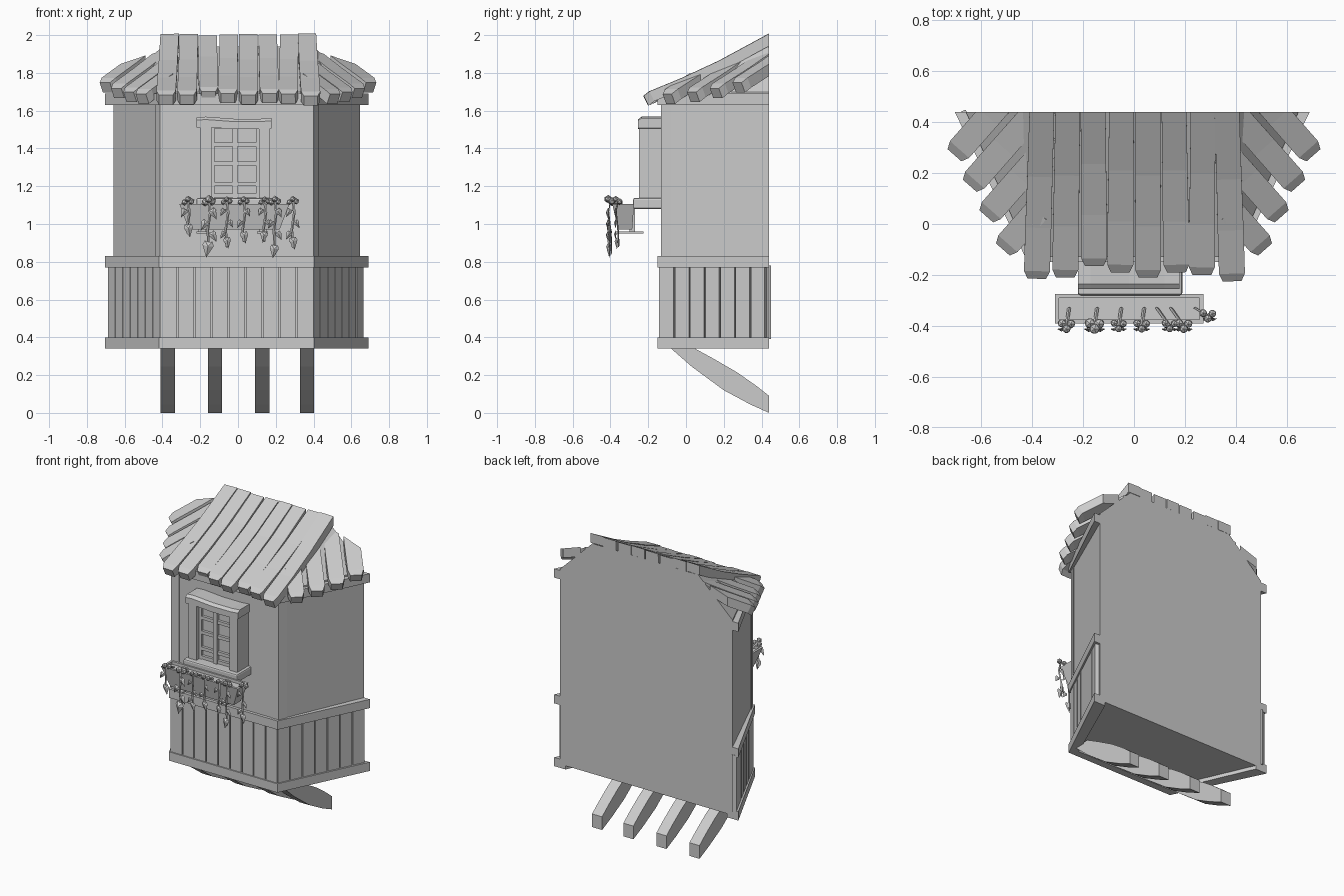
import bpy, bmesh, math
from mathutils import Vector

if "Cube" in bpy.data.objects:
    bpy.data.objects.remove(bpy.data.objects["Cube"])

grey = bpy.data.materials.new("plain_grey")
grey.use_nodes = True
COLOUR = (0.6, 0.6, 0.6, 1)
grey.diffuse_color = COLOUR
grey.node_tree.nodes["Principled BSDF"].inputs["Base Color"].default_value = COLOUR

BACK = 0.44
CX = -0.007


def finish(name, bm):
    bmesh.ops.recalc_face_normals(bm, faces=bm.faces)
    me = bpy.data.meshes.new(name)
    bm.to_mesh(me)
    bm.free()
    me.materials.append(grey)
    ob = bpy.data.objects.new(name, me)
    bpy.context.collection.objects.link(ob)
    return ob


def loft(bm, rings):
    """Skin a list of equal point rings and cap both ends."""
    vs = [[bm.verts.new(p) for p in r] for r in rings]
    n = len(vs[0])
    for a, b in zip(vs, vs[1:]):
        for i in range(n):
            bm.faces.new((a[i], a[(i + 1) % n], b[(i + 1) % n], b[i]))
    bm.faces.new(vs[0])
    bm.faces.new(vs[-1])


def prism(name, pts, z0, z1):
    bm = bmesh.new()
    loft(bm, [[(x, y, z) for x, y in pts] for z in (z0, z1)])
    return finish(name, bm)


def box(name, x0, x1, y0, y1, z0, z1, bevel=0):
    ob = prism(name, [(x0, y0), (x1, y0), (x1, y1), (x0, y1)], z0, z1)
    if bevel:
        m = ob.modifiers.new("bevel", "BEVEL")
        m.width, m.segments = bevel, 2
    return ob


def bay(front, wide, y):
    """Plan of the three sided bay, open line from back left to back right."""
    return [(CX - wide, BACK), (CX - front, y), (CX + front, y), (CX + wide, BACK)]


# walls
wall = bay(0.403, 0.653, -0.13)
prism("wall_core", wall, 0.365, 1.69)

# trim bands wrapping the bay
for name, z0, z1 in (("base_band", 0.34, 0.40), ("middle_band", 0.77, 0.83), ("eaves_band", 1.63, 1.69)):
    prism(name, bay(0.41, 0.697, -0.15) + bay(0.37, 0.61, -0.10)[::-1], z0, z1)

# corner posts, slightly proud of the wall
for s in (-1, 1):
    pts = [(0.345, -0.133), (0.407, -0.133), (0.432, -0.08), (0.40, -0.08), (0.345, -0.11)]
    prism("corner_post", [(CX + s * x, y) for x, y in pts], 0.83, 1.63)


# lower boarding
def boards(a, b, count, gap=0.008, depth=0.03):
    a, b = Vector(a), Vector(b)
    d = (b - a).normalized()
    inward = Vector((-d.y, d.x)) * depth
    step = (b - a).length / count
    for i in range(count):
        p, q = a + d * (i * step + gap / 2), a + d * ((i + 1) * step - gap / 2)
        prism("lower_board", [p, q, q + inward, p + inward], 0.39, 0.78)


line = bay(0.405, 0.683, -0.142)
boards(line[0], line[1], 7)
boards(line[1], line[2], 9)
boards(line[2], Vector(line[3]) - Vector((0.01, 0.02)), 7)

# curved braces below
for x in (-0.372, -0.122, 0.128, 0.365):
    prof = [(-0.09, 0.35, 0.03, 0.35), (0.03, 0.245, 0.14, 0.29),
            (0.2, 0.12, 0.27, 0.215), (0.34, 0.045, 0.37, 0.145), (BACK, 0.0, BACK, 0.09)]
    bm = bmesh.new()
    w = 0.038
    loft(bm, [[(x - w, a, b), (x + w, a, b), (x + w, c, d), (x - w, c, d)] for a, b, c, d in prof])
    finish("brace", bm)

# solid roof body under the planks
bm = bmesh.new()
pts = [(x, y, z) for z in (1.68, 1.70) for x, y in wall]
pts += [(x, BACK, 1.94) for x in (-0.4, 0.4)]
for p in pts:
    bm.verts.new(p)
bmesh.ops.convex_hull(bm, input=bm.verts)
finish("roof_body", bm)


# roof planks, cut flush with the back
def plank(tip, direction, z, length, width, slope, curve):
    tip, d = Vector(tip), Vector(direction).normalized()
    side = Vector((-d.y, d.x))
    rings = []
    for s, k in ((0, 0.72), (0.03, 1), (0.2, 1), (0.4, 0.97), (length, 0.95)):
        c = tip + d * s
        top = z + slope * s + curve * s * s
        if s == 0:
            top -= 0.012
        low = c + d * 0.025
        h = width * k / 2
        rings.append([(*(c - side * h), top), (*(c + side * h), top),
                      (*(low + side * h), top - 0.052), (*(low - side * h), top - 0.052)])
        if s + 0.1 > length:
            break
    bm = bmesh.new()
    loft(bm, rings)
    geom = bm.verts[:] + bm.edges[:] + bm.faces[:]
    bmesh.ops.bisect_plane(bm, geom=geom, plane_co=(0, BACK, 0), plane_no=(0, 1, 0), clear_outer=True)
    bmesh.ops.holes_fill(bm, edges=[e for e in bm.edges if e.is_boundary])
    finish("roof_plank", bm)


for i, y in enumerate((-0.215, -0.21, -0.165, -0.19, -0.21, -0.19, -0.2, -0.225)):
    lean = (0.02, 0.01, -0.005, 0.005, 0, -0.01, 0.005, -0.02)[i]
    plank((-0.372 + i * 0.1068 - lean * 0.5, y), (lean, 0.65), 1.70 + (0.2 + y) * 0.38,
          0.75, 0.102, 0.38, 0.14)
for s in (-1, 1):
    for x, y, z, length in ((0.705, 0.27, 1.76, 0.5), (0.645, 0.15, 1.73, 0.42),
                            (0.58, 0.03, 1.71, 0.32), (0.515, -0.1, 1.70, 0.21)):
        plank((s * x, y), (-s * 0.66, 0.75), z, length, 0.1, 0.46, 0.1)

# window
box("window_glass", -0.15, 0.12, -0.20, -0.12, 1.13, 1.52)
for x0, x1 in ((-0.20, -0.14), (0.11, 0.17)):
    box("window_jamb", x0, x1, -0.25, -0.12, 1.13, 1.52)
box("window_mullion", -0.03, -0.002, -0.225, -0.19, 1.13, 1.52)
for z in (1.14, 1.20, 1.31, 1.41, 1.505):
    box("window_bar", -0.145, 0.115, -0.218, -0.19, z, z + 0.022)
for x in (-0.14, 0.095):
    box("window_stile", x, x + 0.016, -0.22, -0.19, 1.13, 1.52)
box("window_sill", -0.22, 0.19, -0.28, -0.12, 1.08, 1.138, 0.01)
bm = bmesh.new()
loft(bm, [[(x, -0.255, 1.505 + dz), (x, -0.12, 1.505 + dz), (x, -0.12, 1.56 + dz),
           (x, -0.235, 1.56 + dz), (x, -0.255, 1.545 + dz)]
          for x, dz in ((-0.22, 0.005), (-0.17, 0.008), (-0.02, -0.003), (0.12, -0.003), (0.178, 0.002))])
finish("window_lintel", bm)

# flower box, flared and hollowed at the top
bm = bmesh.new()
loft(bm, [[(x0, y0, z), (x1, y0, z), (x1, y1, z), (x0, y1, z)]
          for x0, x1, y0, y1, z in ((-0.26, 0.22, -0.36, -0.285, 0.97), (-0.31, 0.272, -0.39, -0.275, 1.105),
                                    (-0.295, 0.257, -0.375, -0.29, 1.105), (-0.295, 0.257, -0.375, -0.29, 1.085))])
finish("flower_box", bm)
for x in (-0.19, 0.13):
    box("box_bracket", x - 0.03, x + 0.03, -0.37, -0.225, 0.95, 0.96)
    box("box_bracket_block", x - 0.02, x + 0.02, -0.30, -0.27, 0.95, 1.09)


# trailing plants
def tube(bm, path, r):
    loft(bm, [[Vector(p) + Vector((math.cos(a), 0.5 * math.sin(a), 0.85 * math.sin(a))) * r
               for a in (0, 1.57, 3.14, 4.71)] for p in path])


def leaf(bm, x, y, z, size, tilt):
    c = Vector((x, y, z))
    u, v = Vector((math.cos(tilt), 0, math.sin(tilt))), Vector((math.sin(tilt), 0, -math.cos(tilt)))
    rim = [bm.verts.new(c + (u * a + v * b) * size)
           for a, b in ((0, 0.1), (0.35, 0), (0.5, 0.4), (0, 1.5), (-0.5, 0.4), (-0.35, 0))]
    for off in (-0.3, 0.1):
        mid = bm.verts.new(c + v * size * 0.5 + Vector((0, off * size, 0)))
        for i in range(6):
            bm.faces.new((rim[i], rim[(i + 1) % 6], mid))


for i, (x, end, bulk) in enumerate(((-0.265, 0.95, 0.030), (-0.155, 0.86, 0.037), (-0.06, 0.88, 0.025),
                                    (0.03, 0.91, 0.027), (0.14, 0.91, 0.025), (0.195, 0.84, 0.03),
                                    (0.29, 0.88, 0.028))):
    bm = bmesh.new()
    y = -0.40 if x < 0.25 else -0.36
    root = x - 0.05 if x > 0.08 else x + 0.01
    tube(bm, [(root, -0.33, 1.09), (x, y, 1.125), (x + 0.008, y - 0.01, 1.06),
              (x - 0.005, y, 0.97), (x, y + 0.005, end)], 0.007)
    # bud cluster at the rim
    for dx, dy, dz in ((0, -0.012, 0.012), (-0.018, 0.01, -0.004), (0.018, 0.008, 0)):
        geo = bmesh.ops.create_icosphere(bm, subdivisions=1, radius=bulk * 0.6)
        bmesh.ops.translate(bm, verts=geo["verts"], vec=(x + dx, y + dy, 1.12 + dz))
    # leaves down the stem
    z, side = 1.08, 1 if i % 2 else -1
    while z > end + 0.07:
        leaf(bm, x + side * 0.012, y - 0.012, z, bulk * 1.15, side * 0.5)
        z, side = z - 0.06, -side
    leaf(bm, x, y - 0.005, end + 0.05, bulk * 1.6, side * 0.15)
    finish("trailing_plant", bm)
